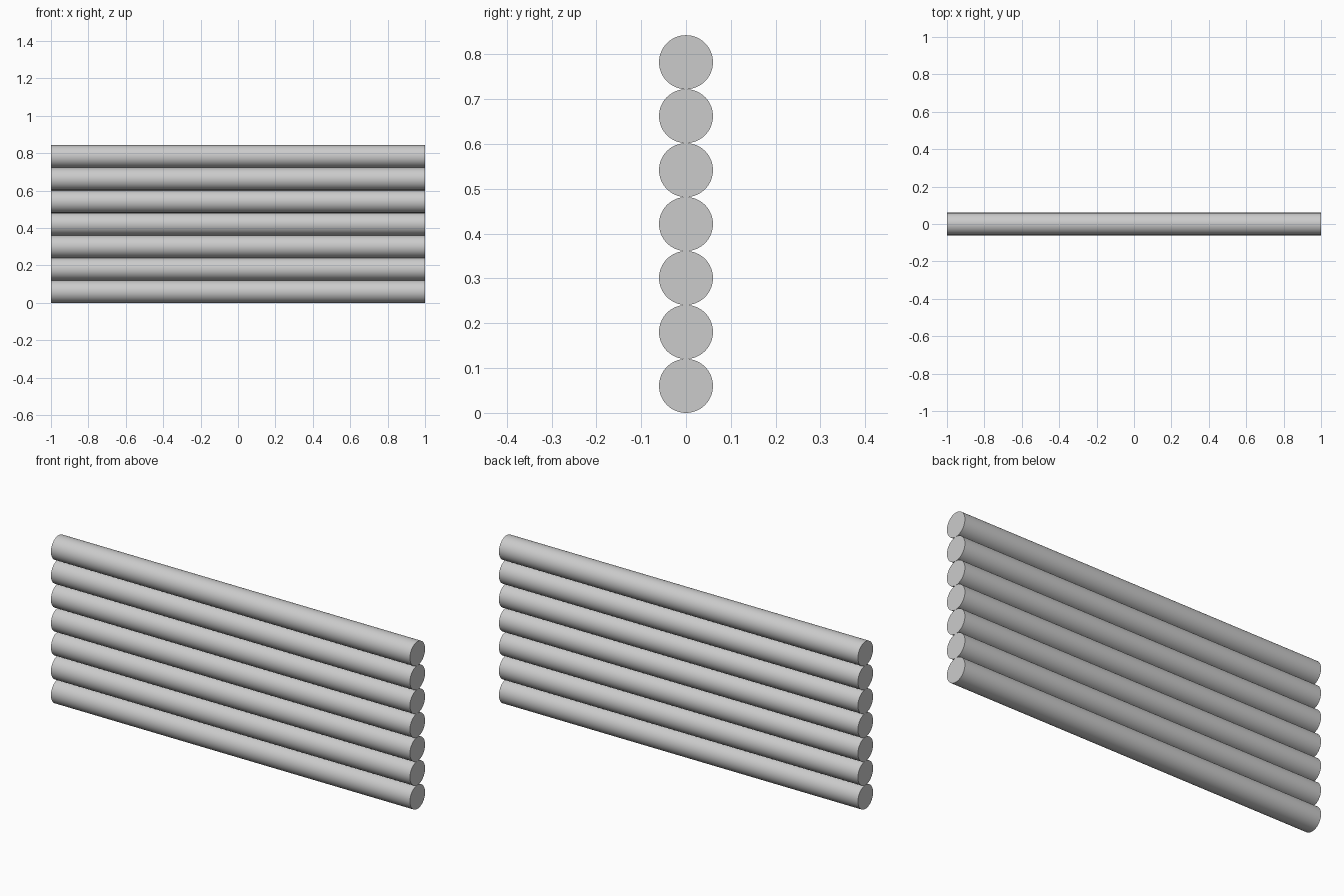
import bpy
import math

if "Cube" in bpy.data.objects:
    bpy.data.objects.remove(bpy.data.objects["Cube"])

LOGS = 7
RADIUS = 0.0602
LENGTH = 2.0


def add_log(index):
    # One round log lying along x, resting on the one below
    bpy.ops.mesh.primitive_cylinder_add(
        vertices=64, radius=RADIUS, depth=LENGTH,
        location=(0, 0, RADIUS * (2 * index + 1)),
        rotation=(0, math.pi / 2, 0))
    log = bpy.context.object
    log.name = f"wall_log_{index + 1}"
    # Smooth barrel, crisp flat ends
    bpy.ops.object.shade_smooth_by_angle(angle=math.radians(30))


# Straight stack of logs forming the wall
for i in range(LOGS):
    add_log(i)
